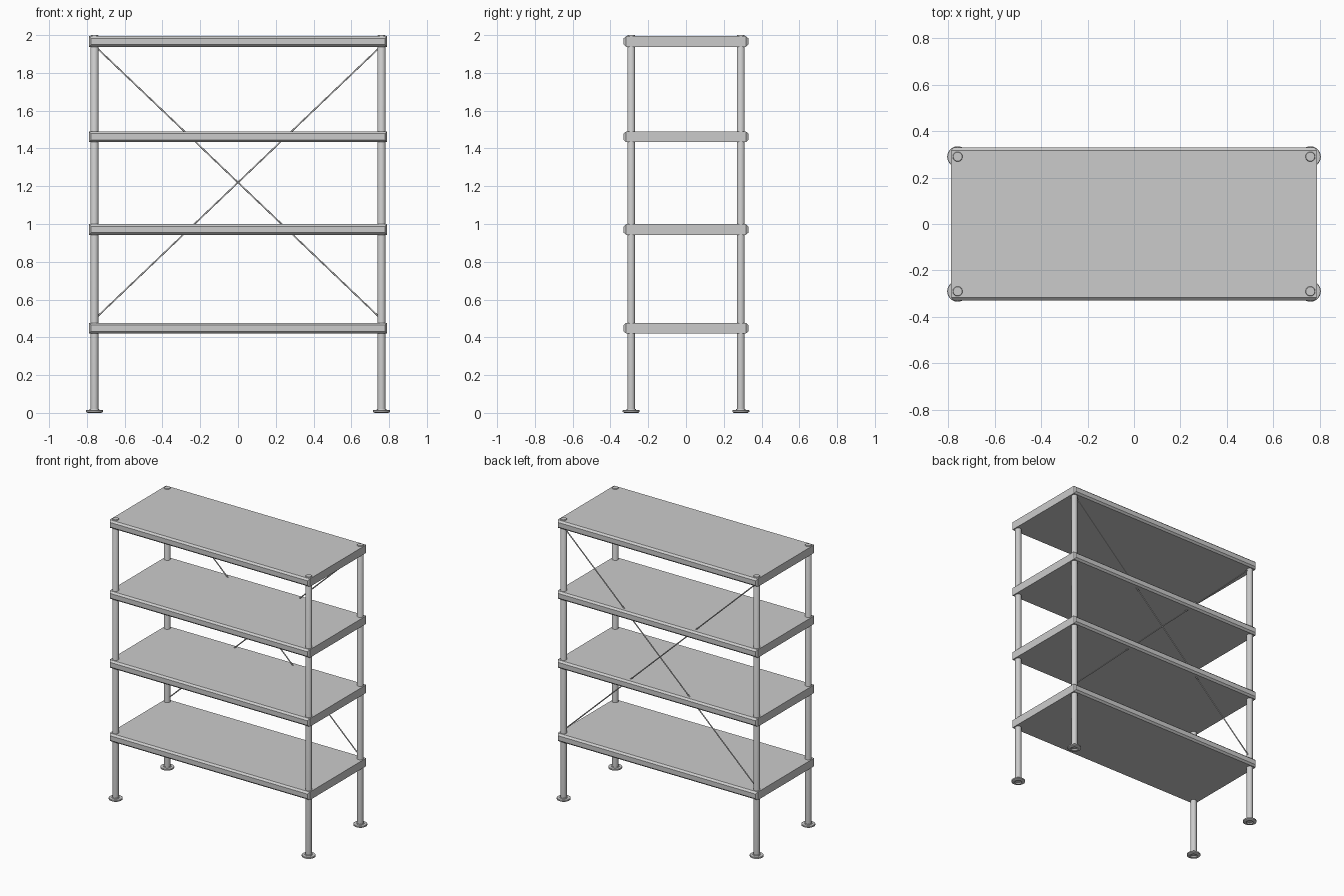
import bpy, bmesh, math
from mathutils import Vector

if "Cube" in bpy.data.objects:
    bpy.data.objects.remove(bpy.data.objects["Cube"])

POST_X, POST_Y = 0.76, 0.29


def make_object(name, bm, smooth=False):
    bmesh.ops.recalc_face_normals(bm, faces=bm.faces[:])
    mesh = bpy.data.meshes.new(name)
    bm.to_mesh(mesh)
    bm.free()
    ob = bpy.data.objects.new(name, mesh)
    bpy.context.collection.objects.link(ob)
    if smooth:
        bpy.ops.object.select_all(action='DESELECT')
        ob.select_set(True)
        bpy.context.view_layer.objects.active = ob
        bpy.ops.object.shade_smooth_by_angle(angle=math.radians(35))
    return ob


def lathe(name, profile, loc, sides=32):
    """Revolve (radius, z) points around a vertical axis."""
    bm = bmesh.new()
    verts = [bm.verts.new((r, 0, z)) for r, z in profile]
    edges = [bm.edges.new(p) for p in zip(verts, verts[1:])]
    bmesh.ops.spin(bm, geom=verts + edges, cent=(0, 0, 0), axis=(0, 0, 1),
                   angle=math.tau, steps=sides, use_duplicate=False)
    bmesh.ops.remove_doubles(bm, verts=bm.verts[:], dist=1e-5)
    ob = make_object(name, bm, smooth=True)
    ob.location = loc
    return ob


def shelf(name, z0, z1):
    """Solid shelf whose front and back faces taper outward as bevelled rails."""
    bm = bmesh.new()
    rings = []
    for y, inset in ((-0.33, 0.012), (-0.317, 0), (0.317, 0), (0.33, 0.012)):
        x = 0.788 - inset * 0.8
        rings.append([bm.verts.new(c) for c in (
            (-x, y, z0 + inset), (x, y, z0 + inset),
            (x, y, z1 - inset), (-x, y, z1 - inset))])
    for a, b in zip(rings, rings[1:]):
        for i in range(4):
            j = (i + 1) % 4
            bm.faces.new((a[i], a[j], b[j], b[i]))
    bm.faces.new(rings[0])
    bm.faces.new(rings[-1])
    return make_object(name, bm)


def rod(name, a, b, radius):
    a, b = Vector(a), Vector(b)
    bm = bmesh.new()
    bmesh.ops.create_cone(bm, cap_ends=True, segments=12, radius1=radius,
                          radius2=radius, depth=(b - a).length)
    ob = make_object(name, bm, smooth=True)
    ob.location = (a + b) / 2
    ob.rotation_mode = 'QUATERNION'
    ob.rotation_quaternion = (b - a).to_track_quat('Z', 'Y')
    return ob


# Four shelves
for n, top in enumerate((0.477, 0.999, 1.49, 1.995)):
    shelf(f"shelf_{n + 1}", top - 0.057, top)

# Corner posts with low caps, and disc feet hollow underneath
post_profile = [(0, 0.01), (0.021, 0.01), (0.021, 1.997), (0.019, 2.0), (0, 2.0)]
foot_profile = [(0, 0.009), (0.02, 0.009), (0.023, 0.0), (0.036, 0.0),
                (0.045, 0.005), (0.045, 0.013), (0.043, 0.015),
                (0.026, 0.016), (0.025, 0.02), (0.021, 0.02)]
for sy, depth in ((-1, "front"), (1, "back")):
    for sx, side in ((-1, "left"), (1, "right")):
        loc = (sx * POST_X, sy * POST_Y, 0)
        lathe(f"{depth}_{side}_post", post_profile, loc)
        lathe(f"{depth}_{side}_foot", foot_profile, loc)

# Crossed bracing rods between the back posts
for s, side in ((-1, "left"), (1, "right")):
    rod(f"cross_brace_{side}", (s * 0.755, POST_Y + s * 0.003, 1.94),
        (-s * 0.755, POST_Y + s * 0.003, 0.50), 0.004)
